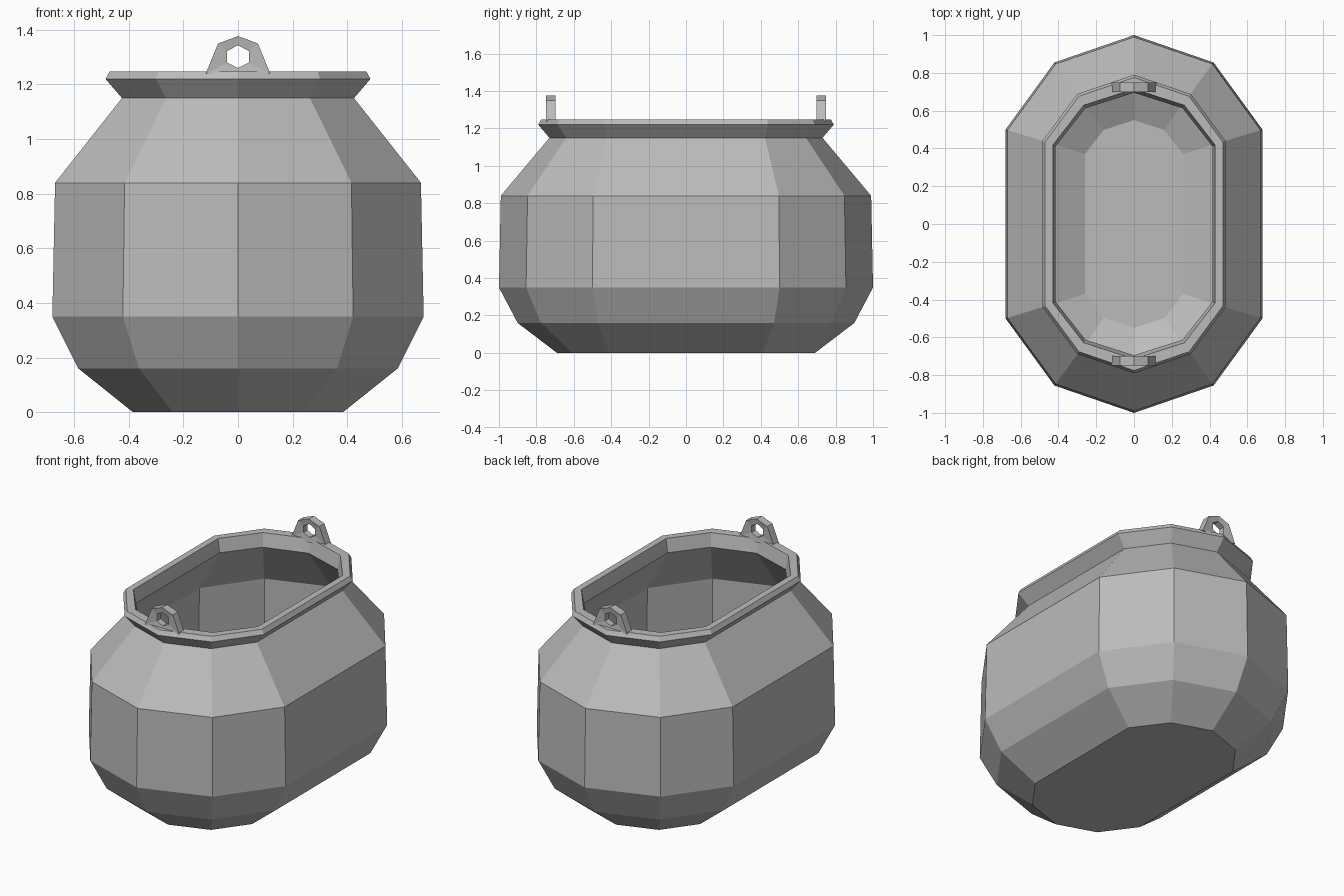
import bpy
import bmesh

cube = bpy.data.objects.get("Cube")
if cube:
    bpy.data.objects.remove(cube, do_unlink=True)

# One plain metal colour
iron = bpy.data.materials.new("grey_metal")
iron.use_nodes = True
GREY = (0.5, 0.5, 0.5, 1.0)
iron.diffuse_color = GREY
iron.node_tree.nodes["Principled BSDF"].inputs["Base Color"].default_value = GREY


def finish(bm, name):
    bmesh.ops.recalc_face_normals(bm, faces=bm.faces)
    mesh = bpy.data.meshes.new(name)
    bm.to_mesh(mesh)
    bm.free()
    mesh.materials.append(iron)
    obj = bpy.data.objects.new(name, mesh)
    bpy.context.collection.objects.link(obj)
    return obj


def bridge(bm, a, b):
    n = len(a)
    for i in range(n):
        j = (i + 1) % n
        bm.faces.new((a[i], a[j], b[j], b[i]))


def oval(bm, half_width, half_length, z):
    """Ten-sided elongated ring with a point at each end."""
    corner = 0.21 + 0.29 * half_length
    mid = corner + (half_length - corner) * 0.71
    side = [(half_width * 0.62, -mid), (half_width, -corner),
            (half_width, corner), (half_width * 0.62, mid)]
    pts = [(0, -half_length)] + side + [(0, half_length)]
    pts += [(-x, y) for x, y in reversed(side)]
    return [bm.verts.new((x, y, z)) for x, y in pts]


# Pot: outer wall, flared rim, then inner wall (half width, half length, height)
PROFILE = [
    (0.385, 0.69, 0.0), (0.585, 0.90, 0.16), (0.68, 1.0, 0.35),
    (0.67, 0.99, 0.84), (0.425, 0.73, 1.15),
    (0.485, 0.79, 1.22), (0.47, 0.775, 1.248), (0.43, 0.715, 1.248),
    (0.415, 0.695, 1.165), (0.60, 0.92, 0.87), (0.61, 0.93, 0.37),
    (0.50, 0.82, 0.2), (0.26, 0.55, 0.07),
]
bm = bmesh.new()
rings = [oval(bm, *row) for row in PROFILE]
for lower, upper in zip(rings, rings[1:]):
    bridge(bm, lower, upper)
bm.faces.new(rings[0])
bm.faces.new(rings[-1])
finish(bm, "pot_body")

# Handle lugs: six-sided eyelets standing on both ends of the rim
OUTLINE = [(0, 1.377), (0.073, 1.35), (0.118, 1.24),
           (0, 1.23), (-0.118, 1.24), (-0.073, 1.35)]
HOLE = [(0, 1.344), (0.04, 1.322), (0.04, 1.28),
        (0, 1.26), (-0.04, 1.28), (-0.04, 1.322)]


def lug(name, side):
    bm = bmesh.new()
    loops = []
    for outline, y in ((OUTLINE, 0.748), (HOLE, 0.742), (HOLE, 0.704), (OUTLINE, 0.698)):
        loops.append([bm.verts.new((x, side * y, z)) for x, z in outline])
    for i in range(4):
        bridge(bm, loops[i], loops[(i + 1) % 4])
    finish(bm, name)


lug("front_lug", -1)
lug("back_lug", 1)
